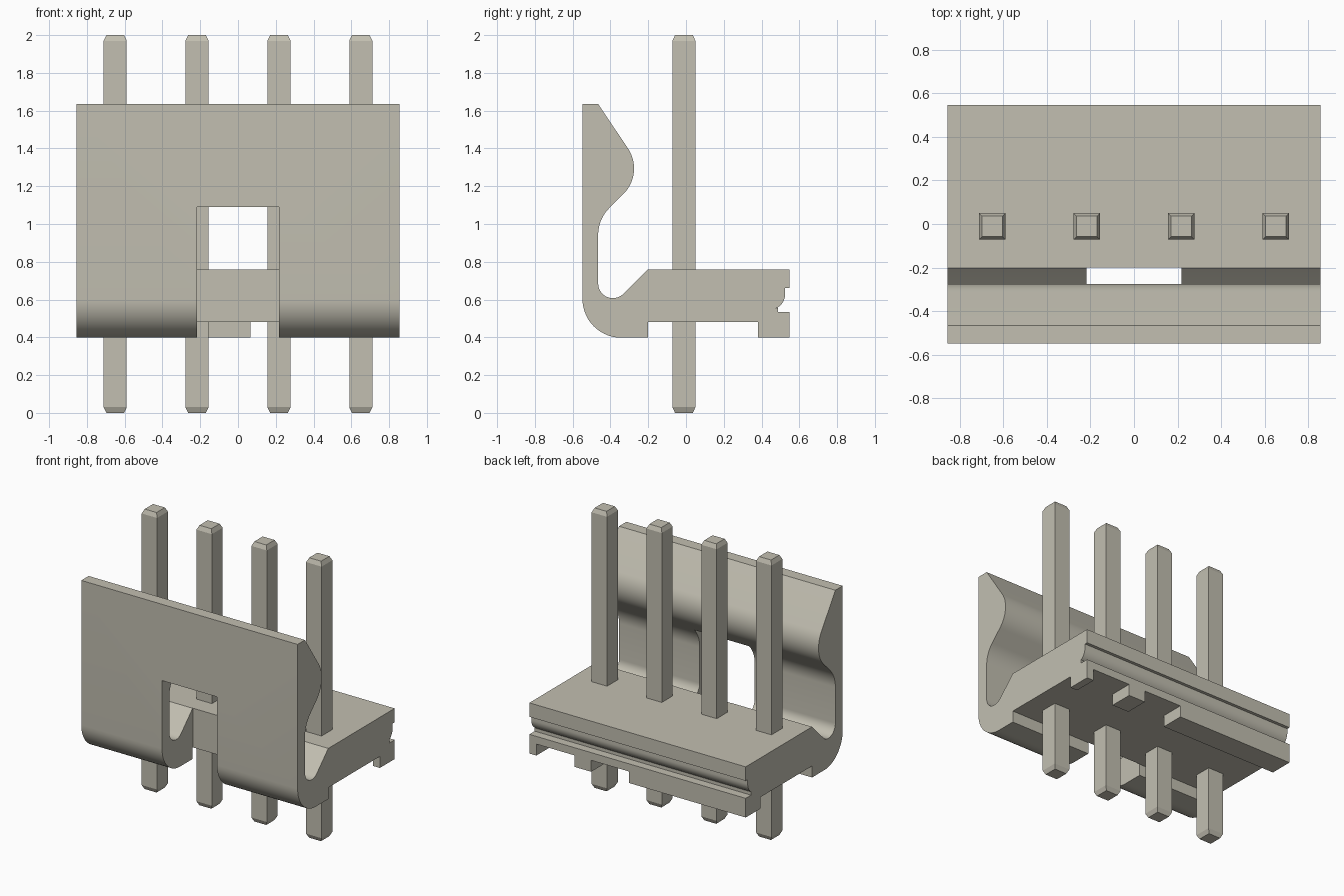
import bpy
import bmesh
import math
from mathutils import Vector

cube = bpy.data.objects.get("Cube")
if cube:
    bpy.data.objects.remove(cube, do_unlink=True)

beige = bpy.data.materials.new("warm beige")
beige.use_nodes = True
beige.diffuse_color = (0.54, 0.52, 0.44, 1)
beige.node_tree.nodes["Principled BSDF"].inputs["Base Color"].default_value = (0.54, 0.52, 0.44, 1)

HALF_WIDTH = 0.855
PIN_X = [-0.65, -0.217, 0.217, 0.65]


def add_object(name, bm):
    bmesh.ops.recalc_face_normals(bm, faces=bm.faces)
    mesh = bpy.data.meshes.new(name)
    bm.to_mesh(mesh)
    bm.free()
    mesh.materials.append(beige)
    obj = bpy.data.objects.new(name, mesh)
    bpy.context.collection.objects.link(obj)
    return obj


def rounded(corners, steps=14):
    """Turn (y, z, radius) corners into an outline with filleted corners."""
    outline = []
    for i, (y, z, r) in enumerate(corners):
        p = Vector((y, z))
        if r == 0:
            outline.append(p)
            continue
        before = (Vector(corners[i - 1][:2]) - p).normalized()
        after = (Vector(corners[(i + 1) % len(corners)][:2]) - p).normalized()
        half = before.angle(after) / 2
        centre = p + (before + after).normalized() * (r / math.sin(half))
        reach = r / math.tan(half)
        start = p + before * reach - centre
        end = p + after * reach - centre
        sweep = math.atan2(start.cross(end), start.dot(end))
        for s in range(steps + 1):
            a = sweep * s / steps
            c, n = math.cos(a), math.sin(a)
            outline.append(centre + Vector((c * start.x - n * start.y, n * start.x + c * start.y)))
    return outline


def extrude_x(name, outline, x0, x1):
    bm = bmesh.new()
    face = bm.faces.new([bm.verts.new((x0, p[0], p[1])) for p in outline])
    new = bmesh.ops.extrude_face_region(bm, geom=[face])["geom"]
    bmesh.ops.translate(bm, vec=(x1 - x0, 0, 0),
                        verts=[v for v in new if isinstance(v, bmesh.types.BMVert)])
    return add_object(name, bm)


def cut(obj, name, y0, y1, z0, z1, x0, x1):
    tool = extrude_x(name, [(y0, z0), (y1, z0), (y1, z1), (y0, z1)], x0, x1)
    mod = obj.modifiers.new(name, "BOOLEAN")
    mod.operation = "DIFFERENCE"
    mod.solver = "EXACT"
    mod.object = tool
    bpy.context.view_layer.objects.active = obj
    bpy.ops.object.modifier_apply(modifier=name)
    bpy.data.objects.remove(tool, do_unlink=True)


# Housing: base with a curved latch wall along the front
profile = rounded([
    (-0.548, 1.635, 0), (-0.465, 1.635, 0),
    (-0.22, 1.27, 0.19), (-0.465, 1.025, 0.2),        # latch bump and its neck
    (-0.465, 0.497, 0.078), (-0.202, 0.76, 0),        # valley behind the wall
    (0.547, 0.76, 0), (0.547, 0.66, 0), (0.525, 0.66, 0),
    (0.525, 0.575, 0.085), (0.487, 0.558, 0),         # groove in the back face
    (0.487, 0.535, 0), (0.547, 0.535, 0),
    (0.547, 0.398, 0), (0.38, 0.398, 0), (0.38, 0.48, 0),
    (-0.202, 0.48, 0), (-0.202, 0.398, 0), (-0.548, 0.398, 0.205),
])
housing = extrude_x("housing", profile, -HALF_WIDTH, HALF_WIDTH)

# Window through the latch wall and notches in the back foot
cut(housing, "window", -0.7, -0.2, 0.3, 1.09, -0.217, 0.217)
for x in PIN_X[2:]:
    cut(housing, "foot_notch", 0.37, 0.7, 0.3, 0.48, x - 0.15, x + 0.15)


# Square pins with tapered ends
def add_pin(name, x, y=-0.011, half=0.061, tip=0.047, taper=0.03):
    bm = bmesh.new()
    rings = []
    for z, h in ((0, tip), (taper, half), (2 - taper, half), (2, tip)):
        rings.append([bm.verts.new((x + sx * h, y + sy * h, z))
                      for sx, sy in ((-1, -1), (1, -1), (1, 1), (-1, 1))])
    for low, high in zip(rings, rings[1:]):
        for i in range(4):
            j = (i + 1) % 4
            bm.faces.new((low[i], low[j], high[j], high[i]))
    bm.faces.new(rings[0])
    bm.faces.new(rings[-1])
    add_object(name, bm)


for number, x in enumerate(PIN_X, 1):
    add_pin(f"pin_{number}", x)

# Smooth the curves and keep the edges sharp
bpy.ops.object.select_all(action="DESELECT")
housing.select_set(True)
bpy.context.view_layer.objects.active = housing
bpy.ops.object.shade_smooth_by_angle(angle=math.radians(20))
